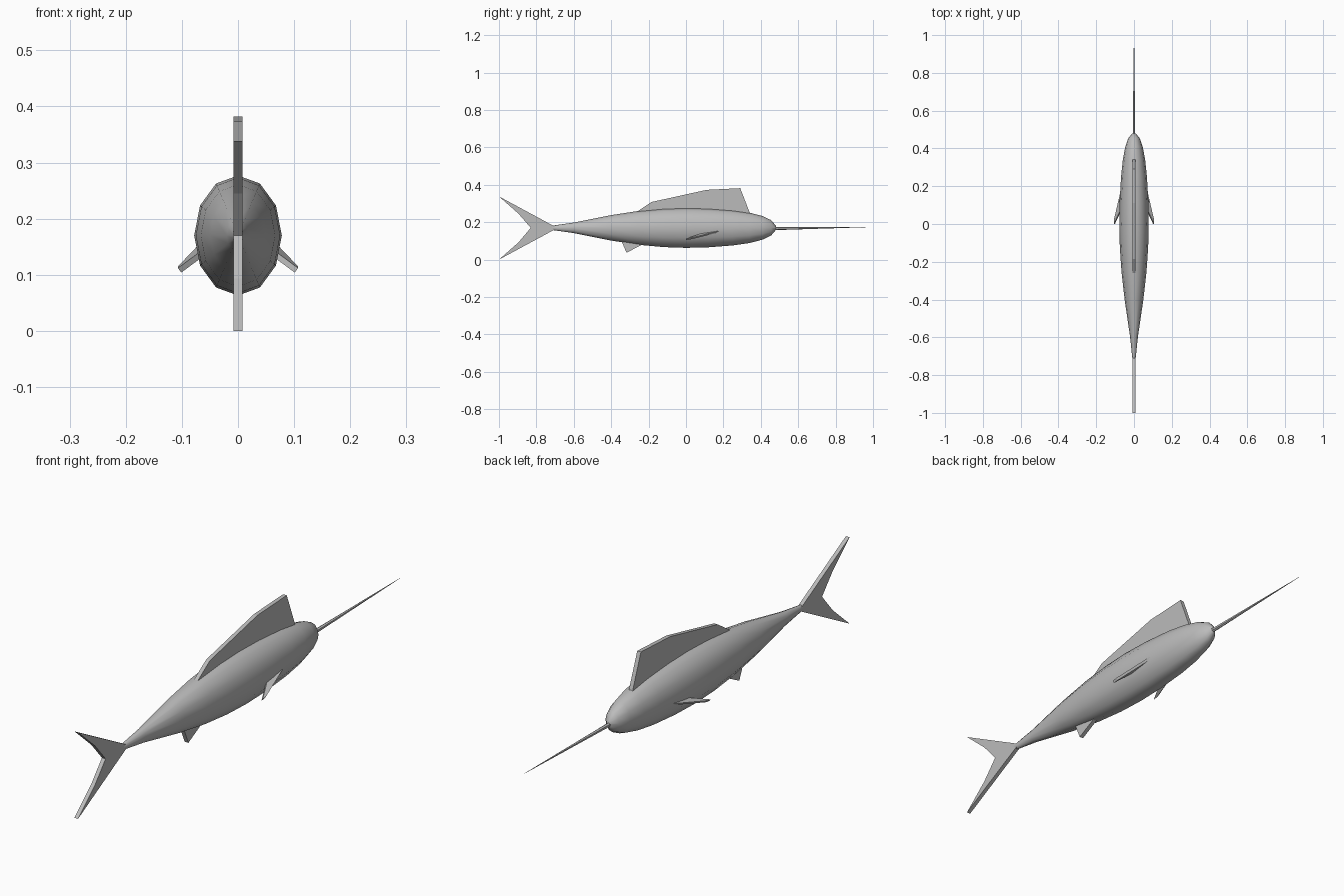
import bpy, bmesh, math
from mathutils import Vector

if "Cube" in bpy.data.objects:
    bpy.data.objects.remove(bpy.data.objects["Cube"])

grey = bpy.data.materials.new("plain grey")
grey.diffuse_color = (0.5, 0.5, 0.5, 1)
grey.use_nodes = True
grey.node_tree.nodes["Principled BSDF"].inputs["Base Color"].default_value = grey.diffuse_color


def finish(name, bm, smooth=None):
    bmesh.ops.recalc_face_normals(bm, faces=bm.faces)
    mesh = bpy.data.meshes.new(name)
    bm.to_mesh(mesh)
    bm.free()
    mesh.materials.append(grey)
    ob = bpy.data.objects.new(name, mesh)
    bpy.context.collection.objects.link(ob)
    if smooth:
        bpy.ops.object.select_all(action='DESELECT')
        ob.select_set(True)
        bpy.context.view_layer.objects.active = ob
        bpy.ops.object.shade_smooth_by_angle(angle=math.radians(smooth))
    return ob


def loft(name, rings, sides, smooth=None):
    """Closed tube along y; each ring is (y, z centre, half width, half height)."""
    bm = bmesh.new()
    loops = []
    for y, z, rx, rz in rings:
        loops.append([bm.verts.new((rx * math.sin(2 * math.pi * i / sides), y,
                                    z + rz * math.cos(2 * math.pi * i / sides)))
                      for i in range(sides)])
    for a, b in zip(loops, loops[1:]):
        for i in range(sides):
            j = (i + 1) % sides
            bm.faces.new((a[i], a[j], b[j], b[i]))
    bm.faces.new(loops[0])
    bm.faces.new(loops[-1])
    return finish(name, bm, smooth)


def plate(name, points, offset):
    """Flat outline thickened by +/- offset."""
    bm = bmesh.new()
    a = [bm.verts.new(Vector(p) + offset) for p in points]
    b = [bm.verts.new(Vector(p) - offset) for p in points]
    bm.faces.new(a)
    bm.faces.new(b[::-1])
    for i in range(len(a)):
        j = (i + 1) % len(a)
        bm.faces.new((a[i], b[i], b[j], a[j]))
    return finish(name, bm)


def centre_fin(name, yz):
    return plate(name, [(0, y, z) for y, z in yz], Vector((0.008, 0, 0)))


# Body: twelve-sided spindle, scaled oval
profile = [(-0.72, 0.011), (-0.6, 0.028), (-0.4, 0.068), (-0.25, 0.091),
           (-0.12, 0.103), (0, 0.107), (0.12, 0.104), (0.25, 0.094),
           (0.34, 0.081), (0.41, 0.063), (0.455, 0.041), (0.48, 0.012)]
loft("body", [(y, 0.17, r * 0.73, r) for y, r in profile], 12, 50)

# Long pointed bill
loft("bill", [(0.45, 0.166, 0.008, 0.009), (1.0, 0.175, 0.0006, 0.0006)], 6, 40)

# Fins on the centre line
centre_fin("dorsal_fin", [(-0.26, 0.258), (-0.185, 0.308), (0.11, 0.373),
                          (0.29, 0.382), (0.345, 0.24), (0.2, 0.2), (-0.15, 0.2)])
centre_fin("tail_fin", [(-0.70, 0.176), (-1, 0.338), (-0.895, 0.245), (-0.83, 0.17),
                        (-0.895, 0.093), (-1, 0), (-0.70, 0.162)])
centre_fin("anal_fin", [(-0.35, 0.11), (-0.318, 0.037), (-0.225, 0.085), (-0.2, 0.12)])

# Swept side fins, mirrored
for side, name in ((1, "right_side_fin"), (-1, "left_side_fin")):
    plate(name, [(side * x, y, z) for x, y, z in
                 ((0.062, 0.2, 0.155), (0.062, 0.09, 0.139),
                  (0.104, 0.0, 0.108), (0.104, 0.02, 0.111))],
          Vector((side * 0.003, 0, 0.004)))
